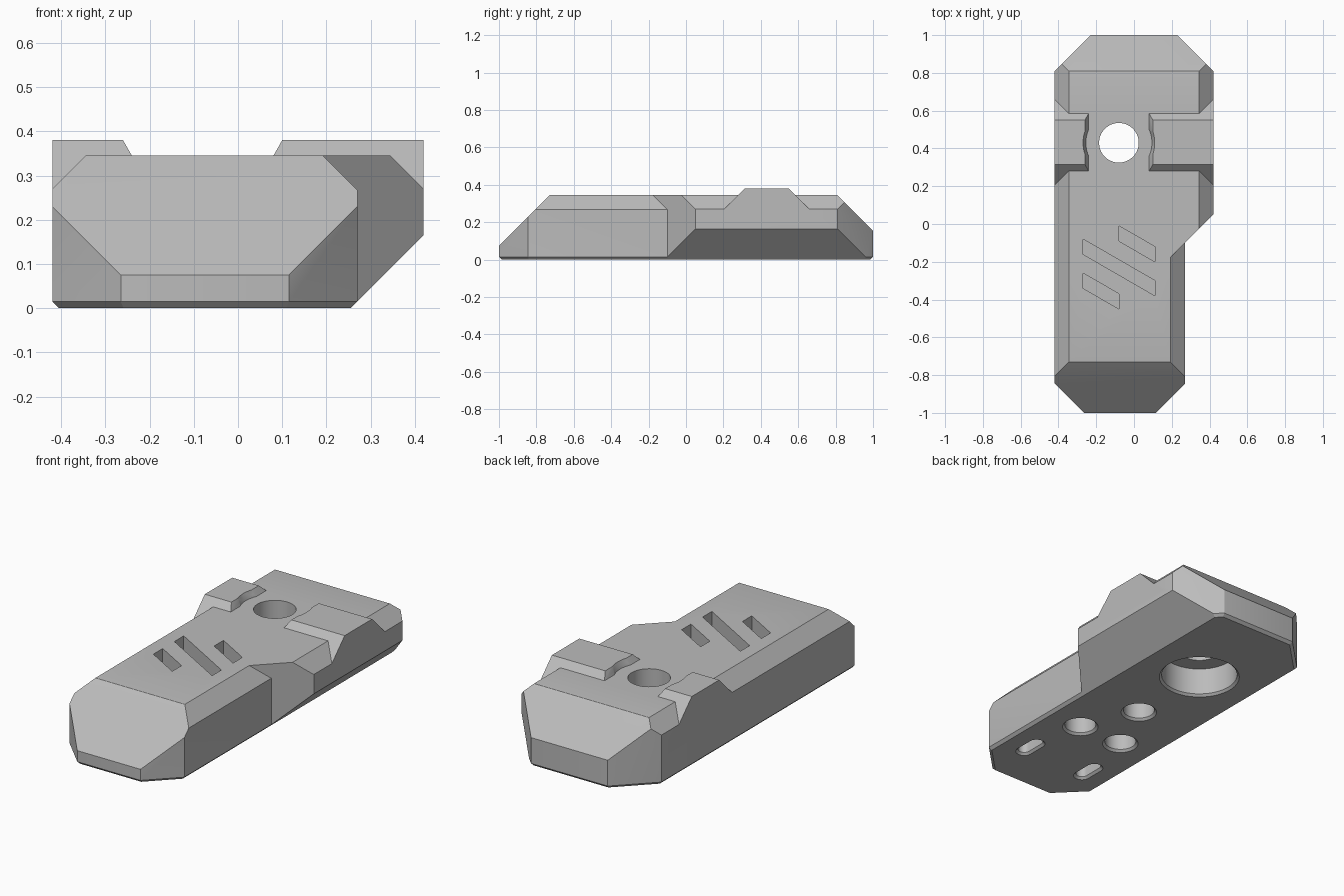
import bpy, bmesh, math
from mathutils import Vector

if "Cube" in bpy.data.objects:
    bpy.data.objects.remove(bpy.data.objects["Cube"], do_unlink=True)

grey = bpy.data.materials.new("matte_grey")
grey.use_nodes = True
colour = (0.5, 0.5, 0.5, 1)
grey.diffuse_color = colour
grey.node_tree.nodes["Principled BSDF"].inputs["Base Color"].default_value = colour

LEFT, NARROW, WIDE, TOP = -0.42, 0.27, 0.42, 0.345
HOLE = (-0.08, 0.43)
MID = -0.075
RIM = 0.012


def make(name, bm):
    bmesh.ops.recalc_face_normals(bm, faces=bm.faces)
    mesh = bpy.data.meshes.new(name)
    bm.to_mesh(mesh)
    bm.free()
    mesh.materials.append(grey)
    obj = bpy.data.objects.new(name, mesh)
    bpy.context.collection.objects.link(obj)
    return obj


def convex(name, planes, soften=0):
    """Solid kept where normal . point <= d for every plane."""
    bm = bmesh.new()
    bmesh.ops.create_cube(bm, size=4)
    for normal, d in planes:
        n = Vector(normal)
        geom = bm.verts[:] + bm.edges[:] + bm.faces[:]
        cut = bmesh.ops.bisect_plane(bm, geom=geom, plane_co=n * d / n.length_squared,
                                     plane_no=n, clear_outer=True, dist=1e-5)
        edges = [e for e in cut["geom_cut"] if isinstance(e, bmesh.types.BMEdge)]
        if edges:
            bmesh.ops.contextual_create(bm, geom=edges)
    if soften:
        # round the upright end corners and the tops of the end slopes
        chosen = []
        for e in bm.edges:
            a, b = e.verts[0].co, e.verts[1].co
            way, mid = (b - a).normalized(), (a + b) / 2
            if abs(mid.y) > 0.7 and (abs(way.z) > 0.99 or (abs(way.x) > 0.99 and mid.z > 0.3)):
                chosen.append(e)
        bmesh.ops.bevel(bm, geom=chosen, offset=soften, segments=3, profile=0.5,
                        affect='EDGES', clamp_overlap=True)
    return make(name, bm)


def loft(name, rings):
    """Closed solid through rings of points."""
    bm = bmesh.new()
    loops = [[bm.verts.new(p) for p in ring] for ring in rings]
    for low, high in zip(loops, loops[1:]):
        for i in range(len(low)):
            j = (i + 1) % len(low)
            bm.faces.new((low[i], low[j], high[j], high[i]))
    bm.faces.new(loops[0][::-1])
    bm.faces.new(loops[-1])
    return make(name, bm)


def bore(name, x, y, profile, stretch=0, n=48):
    """Round or slotted cutter from (radius, height) pairs."""
    angles = [(i + 0.5) * math.tau / n for i in range(n)]
    return loft(name, [[(x + r * math.cos(a),
                         y + r * math.sin(a) + math.copysign(stretch, math.sin(a)), z)
                        for a in angles] for r, z in profile])


def bottom_bore(name, x, y, r, depth, stretch=0):
    return bore(name, x, y, [(r + 2 * RIM, -RIM), (r, RIM), (r, depth)], stretch)


def combine(target, other, operation):
    mod = target.modifiers.new("join", 'BOOLEAN')
    mod.operation, mod.object, mod.solver = operation, other, 'EXACT'
    bpy.context.view_layer.objects.active = target
    bpy.ops.object.modifier_apply(modifier=mod.name)
    bpy.data.objects.remove(other, do_unlink=True)


# planes shared by both halves of the shell
common = [((0, 0, 1), TOP), ((0, 0, -1), 0), ((-1, 0, 0), -LEFT),
          ((-1, 0, 1), 0.69), ((-1, 0, -1), 0.405), ((1, 0, -1), 0.255)]

# narrow front half
body = convex("body", common + [
    ((1, 0, 0), NARROW), ((1, 0, 1), 0.537),
    ((0, -1, 0), 1), ((0, 1, 0), 0.5),
    ((-1, -1, 0), 1.265), ((1, -1, 0), 1.115),
    ((0, -1, 1), 1.075), ((0, -1, -1), 0.985),
    ((-1, -1, -1.41), 1.244), ((1, -1, -1.41), 1.094)], soften=0.02)

# wide rear half with its undercut side and diagonal step
rear = convex("rear", common + [
    ((1, 0, 0), WIDE), ((1, 0, 1), 0.69),
    ((0, -1, 0), 0.2), ((1, -1, 0), 0.37), ((0, 1, 0), 1),
    ((-1, 1, 0), 1.23), ((1, 1, 0), 1.23),
    ((0, 1, 1), 1.155), ((0, 1, -1), 0.985),
    ((-1, 1, -1.41), 1.209), ((1, 1, -1.41), 1.209)], soften=0.02)
combine(body, rear, 'UNION')

# raised pads either side of the hole, scooped around it
for side, outer in ((-1, -LEFT), (1, WIDE)):
    inner = 0.16 - side * HOLE[0] * -1
    pad = convex("pad", [
        ((0, 0, 1), 0.38), ((0, 0, -1), -0.2), ((side, 0, 0), outer),
        ((-side, 0, 0.57), -inner + 0.57 * TOP),
        ((0, -1, 1), 0.065), ((0, 1, 1), 0.93)])
    scoop = bore("scoop", *HOLE, [(0.175, 0.1), (0.175, TOP), (0.18, 0.36),
                                  (0.19, 0.38), (0.2, 0.4)])
    combine(pad, scoop, 'DIFFERENCE')
    combine(body, pad, 'UNION')

# through hole with its large underside recess
combine(body, bottom_bore("recess", *HOLE, 0.195, 0.16), 'DIFFERENCE')
combine(body, bore("through_hole", *HOLE, [(0.105, 0.1), (0.105, 0.5)]), 'DIFFERENCE')

# three round sockets and two slots underneath
for dx, y in ((0, -0.05), (-0.135, -0.36), (0.135, -0.36)):
    combine(body, bottom_bore("socket", MID + dx, y, 0.08, 0.16), 'DIFFERENCE')
for dx in (-0.195, 0.195):
    combine(body, bottom_bore("slot", MID + dx, -0.69, 0.032, 0.12, 0.05), 'DIFFERENCE')

# slanted grooves on top
for x0, x1, y0 in ((-0.08, 0.11, -0.01), (-0.27, 0.11, -0.08), (-0.27, -0.08, -0.26)):
    y1 = y0 - (x1 - x0) * math.tan(math.radians(30))
    outline = [(x0, y0), (x0, y0 - 0.08), (x1, y1 - 0.08), (x1, y1)]
    groove = loft("groove", [[(x, y, z) for x, y in outline] for z in (0.26, 0.4)])
    combine(body, groove, 'DIFFERENCE')

bpy.ops.object.select_all(action='DESELECT')
body.select_set(True)
bpy.context.view_layer.objects.active = body
bpy.ops.object.shade_smooth_by_angle(angle=math.radians(25))
